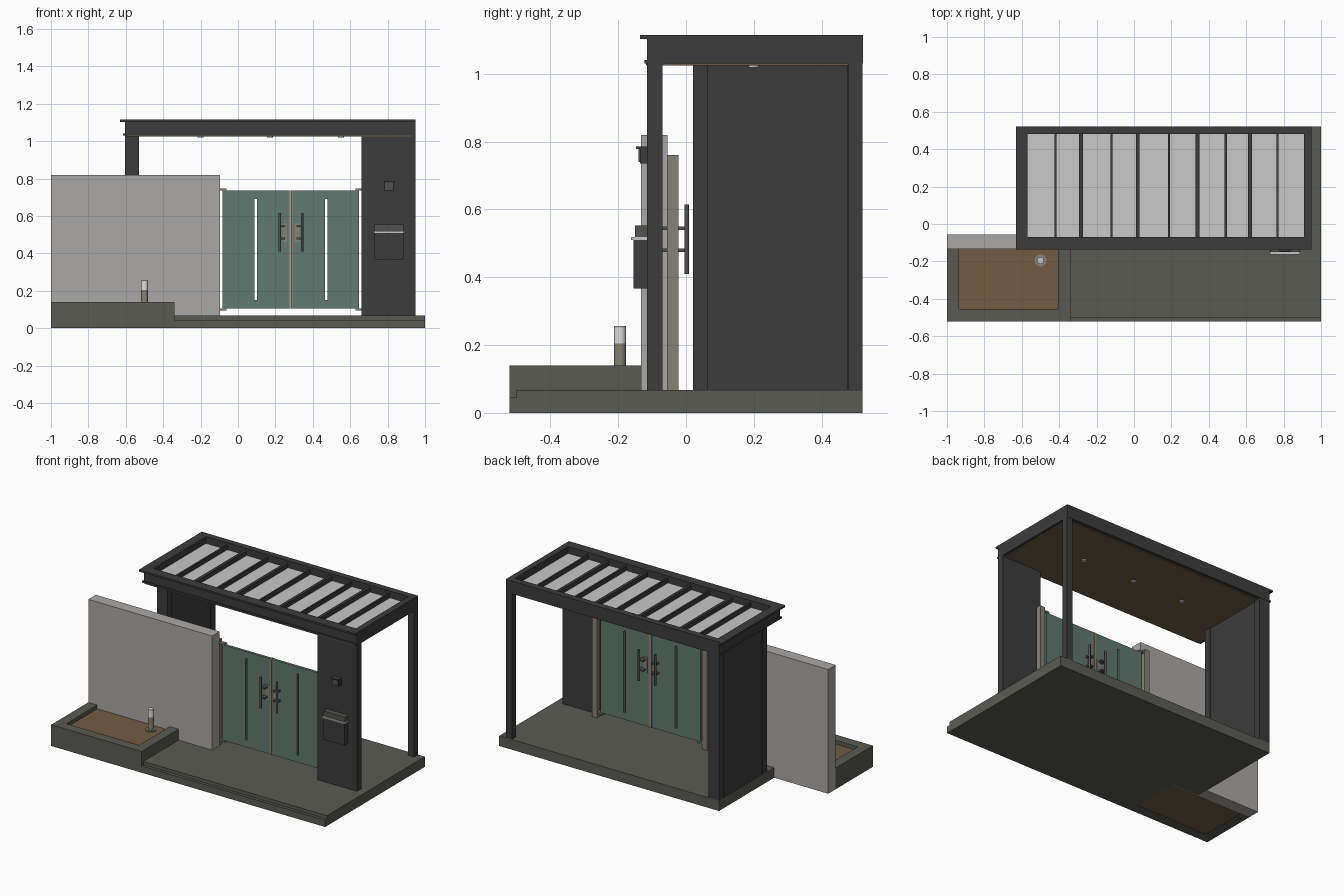
import bpy
import bmesh

cube = bpy.data.objects.get("Cube")
if cube:
    bpy.data.objects.remove(cube, do_unlink=True)


def material(name, r, g, b):
    m = bpy.data.materials.new(name)
    m.use_nodes = True
    m.diffuse_color = (r, g, b, 1)
    m.node_tree.nodes["Principled BSDF"].inputs["Base Color"].default_value = (r, g, b, 1)
    return m


CHARCOAL = material("charcoal_metal", .045, .045, .046)
STONE = material("dark_stone", .105, .105, .09)
PLASTER = material("grey_plaster", .41, .395, .385)
GREEN = material("gate_green", .115, .195, .16)
SOIL = material("brown_wood_soil", .165, .108, .056)
GLASS = material("pale_glass", .58, .58, .58)
TAN = material("tan_metal", .25, .225, .18)
WHITE = material("white_lamp", .75, .75, .75)
STEEL = material("grey_steel", .085, .085, .08)


def finish(name, bm, mat):
    mesh = bpy.data.meshes.new(name)
    bm.to_mesh(mesh)
    bm.free()
    mesh.materials.append(mat)
    obj = bpy.data.objects.new(name, mesh)
    bpy.context.collection.objects.link(obj)
    return obj


def boxes(name, mat, *spans):
    """One object made of boxes, each given as x, y and z ranges."""
    bm = bmesh.new()
    for span in spans:
        made = bmesh.ops.create_cube(bm, size=1)
        for v in made["verts"]:
            v.co = [(lo + hi) / 2 + c * (hi - lo) for c, (lo, hi) in zip(v.co, span)]
    return finish(name, bm, mat)


def rod(name, mat, x, y, z0, z1, radius, sides=20):
    bm = bmesh.new()
    bmesh.ops.create_cone(bm, cap_ends=True, segments=sides, radius1=radius,
                          radius2=radius, depth=z1 - z0)
    bmesh.ops.translate(bm, verts=bm.verts, vec=(x, y, (z0 + z1) / 2))
    for f in bm.faces:
        f.smooth = len(f.verts) == 4
    for e in bm.edges:
        e.smooth = all(len(f.verts) == 4 for f in e.link_faces)
    return finish(name, bm, mat)


FLOOR, CEIL, TOP = .067, 1.03, 1.115

# Paved floor with a low front step
boxes("floor_slab", STONE,
      ((-.34, 1), (-.5, -.13), (0, FLOOR)),
      ((-.605, 1), (-.13, .52), (0, FLOOR)))
boxes("front_step", STONE, ((-.34, 1), (-.52, -.5), (0, .045)))

# Planter: rim around a sunken bed
boxes("planter_rim", STONE,
      ((-1, -.34), (-.52, -.455), (0, .14)),
      ((-1, -.935), (-.455, -.13), (0, .14)),
      ((-.405, -.34), (-.455, -.13), (0, .14)))
boxes("planter_soil", SOIL, ((-.935, -.405), (-.455, -.13), (.002, .115)))

# Bollard lamp in the planter
rod("lamp_base", TAN, -.5, -.195, .115, .122, .032)
rod("lamp_stem", TAN, -.5, -.195, .122, .205, .018)
rod("lamp_glow", WHITE, -.5, -.195, .205, .25, .018)
rod("lamp_cap", GLASS, -.5, -.195, .25, .256, .018)

# Garden wall
boxes("garden_wall", PLASTER, ((-1, -.095), (-.133, -.055), (-.0, .82)))

# Canopy supports
boxes("side_wall", CHARCOAL,
      ((-.6, -.535), (.06, .5), (FLOOR, CEIL)),
      ((-.605, -.53), (.02, .065), (FLOOR, CEIL)),
      ((-.605, -.53), (.475, .52), (FLOOR, CEIL)))
boxes("front_panel", CHARCOAL, ((.66, .95), (-.115, -.07), (FLOOR, CEIL)))
boxes("back_post", CHARCOAL, ((.908, .95), (.477, .52), (FLOOR, CEIL)))

# Canopy frame with front and side flanges
boxes("canopy_frame", CHARCOAL,
      ((-.605, .95), (-.115, -.07), (CEIL, TOP)),
      ((-.605, .95), (.48, .522), (CEIL, TOP)),
      ((-.605, -.57), (-.07, .48), (CEIL, TOP)),
      ((.91, .95), (-.07, .48), (CEIL, TOP)))
boxes("canopy_flanges", CHARCOAL,
      ((-.63, .95), (-.135, -.115), (1.103, TOP)),
      ((-.63, -.605), (-.115, .522), (1.103, TOP)),
      ((-.615, .95), (-.123, -.115), (CEIL, 1.04)),
      ((-.615, -.605), (-.115, .522), (CEIL, 1.04)))
boxes("soffit", SOIL, ((-.6, .93), (-.118, .5), (1.024, 1.034)))

# Roof glazing and its bars
boxes("roof_glass", GLASS, ((-.57, .91), (-.07, .48), (1.06, 1.07)))
bar_centres = (-.42, -.283, -.12, .02, .187, .34, .49, .62, .767)
boxes("roof_bars", CHARCOAL, *[
    ((x - w, x + w), (-.07, .48), (1.05, 1.1))
    for i, x in enumerate(bar_centres) for w in [.006 if i % 2 == 0 else .01]])

# Recessed ceiling lamps
for i, x in enumerate((-.2, .17, .55)):
    rod(f"ceiling_lamp_{i + 1}", GLASS, x, .2, 1.019, 1.026, .016, 16)

# Gate: two mirrored leaves, each with a tall open slot
CENTRE, GATE_Y = .2825, -.04
for side, label in ((-1, "right"), (1, "left")):
    def across(a, b):
        return tuple(sorted((CENTRE + side * a, CENTRE + side * b)))

    leaf_y = (GATE_Y - .009, GATE_Y + .009)
    boxes(f"{label}_gate_leaf", GREEN,
          (across(.012, .182), leaf_y, (.105, .735)),
          (across(.195, .365), leaf_y, (.105, .735)),
          (across(.182, .195), leaf_y, (.105, .15)),
          (across(.182, .195), leaf_y, (.69, .735)))
    boxes(f"{label}_gate_stile", TAN,
          (across(.001, .012), (GATE_Y - .012, GATE_Y + .012), (.105, .735)))
    boxes(f"{label}_gate_post", TAN,
          (across(.383, .42), (-.056, -.022), (FLOOR, .76)))
    boxes(f"{label}_gate_hinges", TAN, *[
        (across(.345, .4), (GATE_Y - .012, GATE_Y + .012), (z, z + .011))
        for z in (.095, .735)])
    boxes(f"{label}_lock_plate", TAN,
          (across(.02, .045), (GATE_Y - .014, GATE_Y + .014), (.46, .56)))
    x = CENTRE + side * .06
    for face in (-1, 1):
        rod(f"{label}_pull_{'front' if face < 0 else 'back'}", STEEL,
            x, GATE_Y + face * .042, .41, .615, .007, 12)
    boxes(f"{label}_pull_brackets", STEEL, *[
        (across(.03, .063), (GATE_Y - .042, GATE_Y + .042), (z - .005, z + .005))
        for z in (.48, .545)])

# Intercom on the front panel
boxes("intercom_body", CHARCOAL, ((.78, .835), (-.135, -.115), (.735, .785)))
boxes("intercom_face", STEEL, ((.785, .83), (-.14, -.135), (.74, .78)))
boxes("intercom_hood", CHARCOAL, ((.778, .837), (-.148, -.115), (.778, .785)))

# Letter box with a pale flap edge
boxes("letter_box", CHARCOAL, ((.73, .885), (-.155, -.115), (.367, .51)))
boxes("letter_flap", GLASS, ((.727, .887), (-.162, -.115), (.51, .519)))
boxes("letter_lid", STEEL, ((.73, .885), (-.15, -.115), (.519, .553)))
